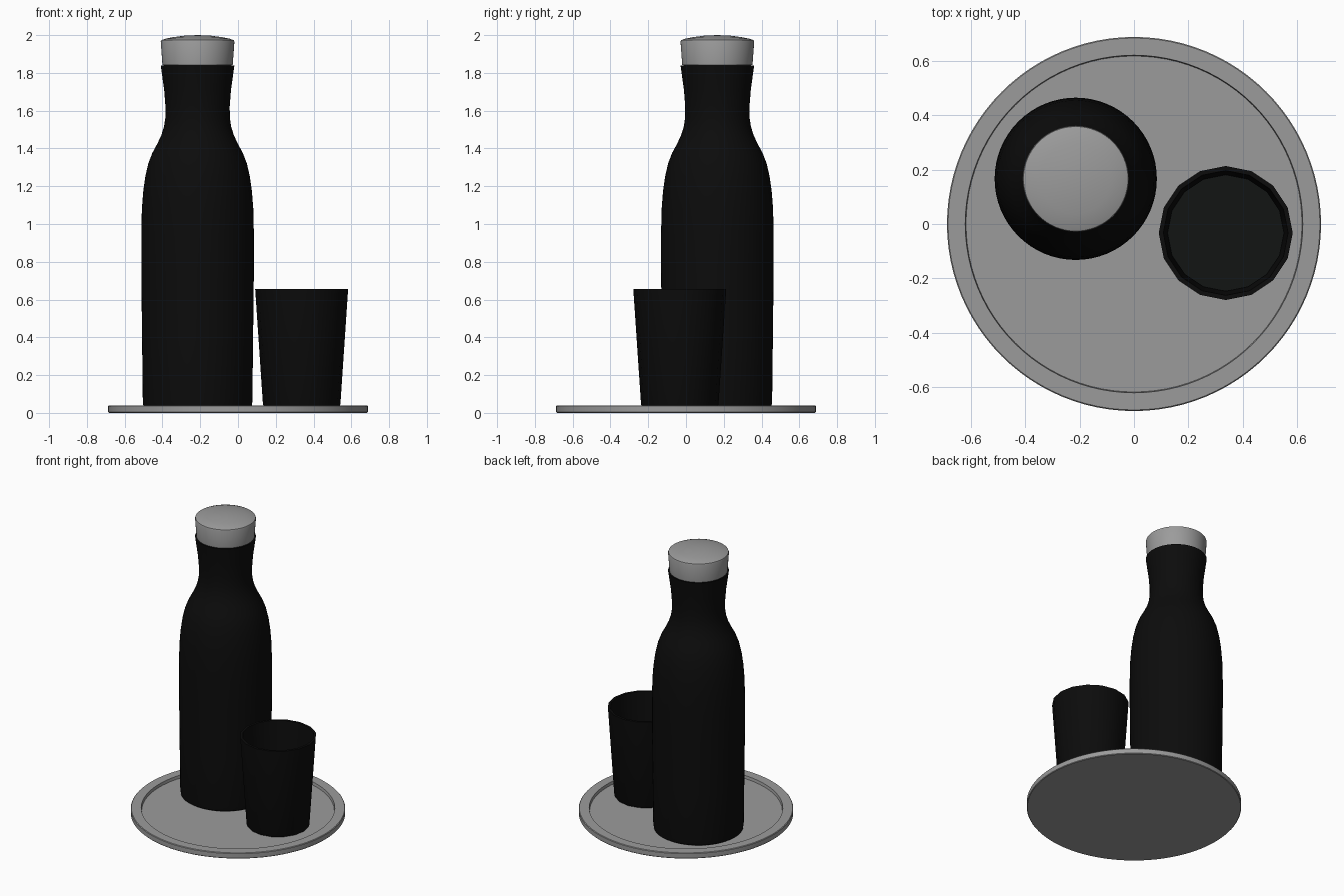
import bpy, bmesh, math

if "Cube" in bpy.data.objects:
    bpy.data.objects.remove(bpy.data.objects["Cube"])


def material(name, color):
    m = bpy.data.materials.new(name)
    m.diffuse_color = color
    m.use_nodes = True
    m.node_tree.nodes["Principled BSDF"].inputs["Base Color"].default_value = m.diffuse_color
    return m


def lathe(name, profile, segments, location, mat):
    """Revolve (radius, z) points around z; zero radius points become poles."""
    bm = bmesh.new()
    rings = []
    for r, z in profile:
        if r == 0:
            rings.append([bm.verts.new((0, 0, z))] * segments)
        else:
            angles = [2 * math.pi * i / segments for i in range(segments)]
            rings.append([bm.verts.new((r * math.cos(a), r * math.sin(a), z)) for a in angles])
    for low, high in zip(rings, rings[1:]):
        for i in range(segments):
            j = (i + 1) % segments
            corners = list(dict.fromkeys((low[i], low[j], high[j], high[i])))
            bm.faces.new(corners)
    bmesh.ops.recalc_face_normals(bm, faces=bm.faces)
    mesh = bpy.data.meshes.new(name)
    bm.to_mesh(mesh)
    bm.free()
    obj = bpy.data.objects.new(name, mesh)
    obj.location = location
    bpy.context.collection.objects.link(obj)
    mesh.materials.append(mat)
    bpy.ops.object.select_all(action='DESELECT')
    obj.select_set(True)
    bpy.context.view_layer.objects.active = obj
    bpy.ops.object.shade_smooth_by_angle(angle=math.radians(35))
    return obj


mid_grey = material("mid_grey", (0.33, 0.33, 0.33, 1))
dark_glass = material("dark_glass", (0.0035, 0.0035, 0.0035, 1))
water_tint = material("water_tint", (0.006, 0.0075, 0.007, 1))

FLOOR = 0.02
BOTTLE = (-0.214, 0.166, 0)
CUP = (0.337, -0.033, 0)

# Round tray with a shallow recess
lathe("tray", [(0, 0), (0.683, 0), (0.687, 0.004), (0.687, 0.036), (0.683, 0.04),
               (0.62, 0.04), (0.617, FLOOR), (0, FLOOR)], 96, (0, 0, 0), mid_grey)

# Bottle: outer wall up, over the lip, inner wall down
outer = [(0.27, FLOOR), (0.286, 0.03), (0.290, 0.06), (0.294, 0.4), (0.298, 0.75),
         (0.298, 0.95), (0.295, 1.08), (0.288, 1.17), (0.277, 1.25), (0.261, 1.32),
         (0.240, 1.375), (0.213, 1.425), (0.192, 1.47), (0.178, 1.515),
         (0.171, 1.56), (0.170, 1.62), (0.177, 1.71), (0.195, 1.84)]
inner = [(r - 0.015, z) for r, z in reversed(outer[2:])]
lathe("bottle", [(0, FLOOR)] + outer + inner + [(0, 0.05)], 64, BOTTLE, dark_glass)

# Stopper: plug inside the neck, flared head and domed top
lathe("stopper", [(0, 1.70), (0.155, 1.70), (0.174, 1.84), (0.186, 1.841),
                  (0.195, 1.965), (0.192, 1.973), (0.17, 1.981), (0.13, 1.989),
                  (0.07, 1.997), (0, 2.0)], 64, BOTTLE, mid_grey)

# Sixteen-sided tumbler with a softened foot
lathe("tumbler", [(0, FLOOR), (0.18, FLOOR), (0.198, 0.028), (0.205, 0.045),
                  (0.246, 0.655), (0.229, 0.655), (0.189, 0.05), (0, 0.05)],
      16, CUP, dark_glass)

# Water in the tumbler
lathe("tumbler_water", [(0, 0.052), (0.187, 0.052), (0.214, 0.45), (0, 0.45)],
      16, CUP, water_tint)
